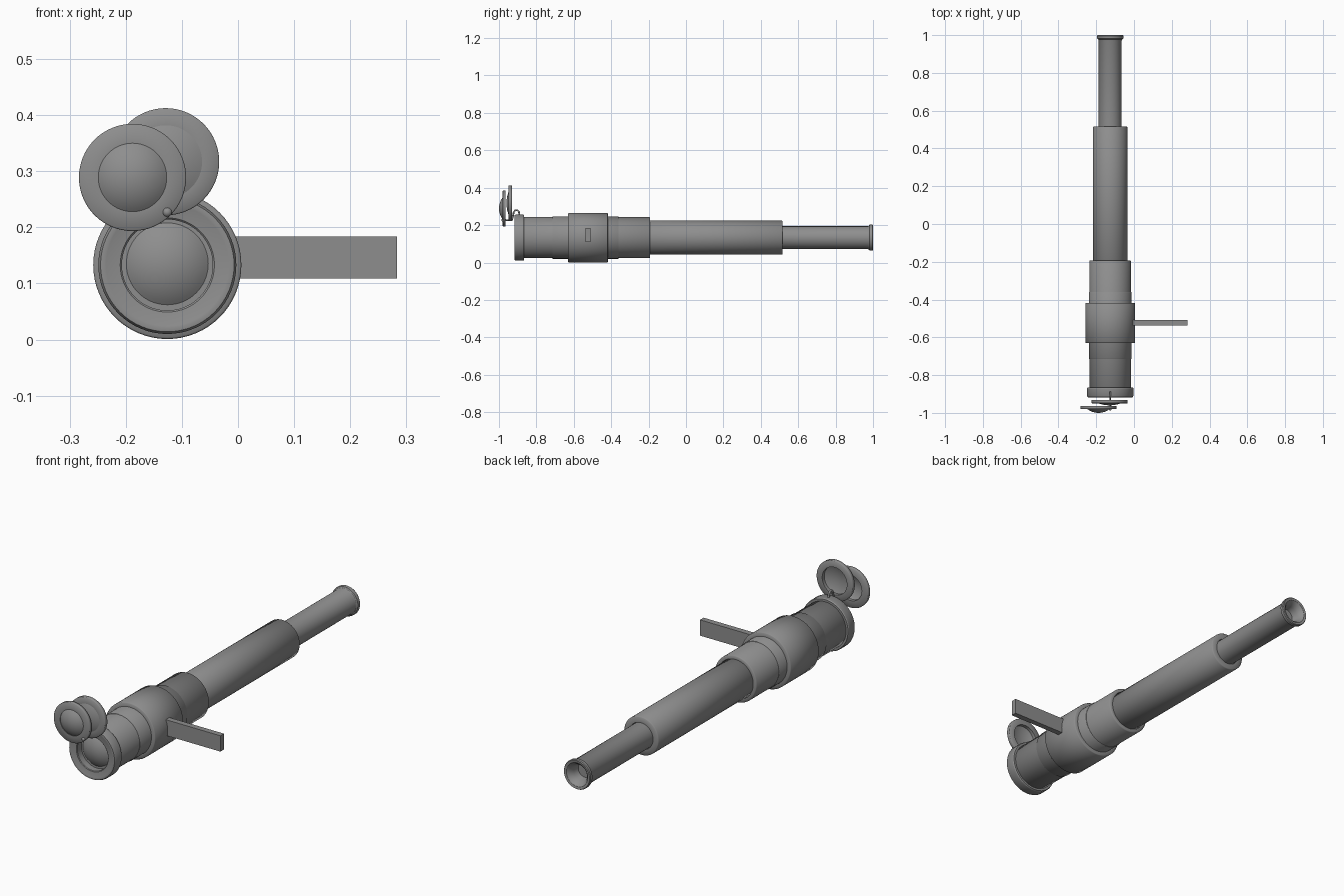
import bpy, math
from mathutils import Matrix

if "Cube" in bpy.data.objects:
    bpy.data.objects.remove(bpy.data.objects["Cube"])

CX, CZ = -0.126, 0.133   # axis of the tubes

# Dark grey finish for every part
dark = bpy.data.materials.new("dark_grey")
dark.diffuse_color = (0.27, 0.27, 0.27, 1)
dark.use_nodes = True
dark.node_tree.nodes["Principled BSDF"].inputs["Base Color"].default_value = dark.diffuse_color


def lathe(name, profile, cx=CX, cz=CZ, closed=False, n=64, smooth=30):
    """Spin (radius, y) points around an axis parallel to y."""
    verts, rings, faces = [], [], []
    for r, y in profile:
        if r < 1e-6:
            rings.append([len(verts)] * n)
            verts.append((cx, y, cz))
        else:
            rings.append([len(verts) + i for i in range(n)])
            verts += [(cx + r * math.cos(2 * math.pi * i / n), y,
                       cz + r * math.sin(2 * math.pi * i / n)) for i in range(n)]
    pairs = list(zip(rings, rings[1:]))
    if closed:
        pairs.append((rings[-1], rings[0]))
    for a, b in pairs:
        for i in range(n):
            j = (i + 1) % n
            faces.append(list(dict.fromkeys((a[i], a[j], b[j], b[i]))))
    me = bpy.data.meshes.new(name)
    me.from_pydata(verts, [], faces)
    me.update()
    ob = bpy.data.objects.new(name, me)
    bpy.context.collection.objects.link(ob)
    bpy.ops.object.select_all(action='DESELECT')
    ob.select_set(True)
    bpy.context.view_layer.objects.active = ob
    bpy.ops.object.mode_set(mode='EDIT')
    bpy.ops.mesh.select_all(action='SELECT')
    bpy.ops.mesh.normals_make_consistent(inside=False)
    bpy.ops.object.mode_set(mode='OBJECT')
    bpy.ops.object.shade_smooth_by_angle(angle=math.radians(smooth))
    return ob


def tube(name, r_out, r_in, y0, y1, b=0.004):
    """Hollow tube with softened outer rims."""
    return lathe(name, [(r_in, y0), (r_out - b, y0), (r_out, y0 + b),
                        (r_out, y1 - b), (r_out - b, y1), (r_in, y1)],
                 closed=True, smooth=50)


def dome(radius, height, y_base, steps=10):
    """Profile of a shallow cap bulging towards -y."""
    big = (radius ** 2 + height ** 2) / (2 * height)
    top = math.asin(radius / big)
    return [(big * math.sin(top * k / steps),
             y_base - height + big * (1 - math.cos(top * k / steps)))
            for k in range(steps + 1)]


# Telescoping tubes
tube("main_tube", 0.110, 0.093, -0.87, -0.192)
tube("body_band", 0.113, 0.1095, -0.715, -0.36, 0.002)
tube("grip_sleeve", 0.132, 0.110, -0.631, -0.418, 0.003)
tube("middle_tube", 0.091, 0.063, -0.25, 0.517)

# Eyepiece tube with flared rim and cupped end
lathe("eyepiece_tube", [(0.061, 0.45), (0.061, 0.972), (0.064, 0.978), (0.069, 0.981),
                        (0.070, 0.985), (0.070, 0.996), (0.067, 1.0), (0.056, 0.998),
                        (0.045, 0.987), (0.038, 0.968), (0.034, 0.94), (0.0, 0.94)])

# Objective rim and lens
lathe("front_rim", [(0.081, -0.865), (0.081, -0.911), (0.084, -0.914), (0.109, -0.917),
                    (0.112, -0.918), (0.119, -0.917), (0.123, -0.910), (0.123, -0.870),
                    (0.120, -0.865)], closed=True)
lathe("objective_lens", dome(0.073, 0.025, -0.88) + [(0.084, -0.88)], CX, 0.135)


# Swing-out filters: ring with a bulging glass
def swing_filter(name, cx, cz, y0, y1, glass, bulge):
    b = 0.002
    lathe(name + "_ring", [(glass, y0), (0.0955 - b, y0), (0.0955, y0 + b),
                           (0.0955, y1 - b), (0.0955 - b, y1), (glass, y1)],
          cx, cz, closed=True, smooth=50)
    lathe(name + "_glass", dome(glass, bulge, y0 + 0.002), cx, cz)


swing_filter("outer_filter", -0.188, 0.289, -0.980, -0.964, 0.061, 0.022)
swing_filter("inner_filter", -0.129, 0.317, -0.949, -0.931, 0.065, 0.013)

# Hinge pin head and hooked wire
lathe("hinge_head", dome(0.008, 0.005, -0.982) + [(0.008, -0.975)], CX, 0.227, n=24)
cu = bpy.data.curves.new("hinge_wire", 'CURVE')
cu.dimensions = '3D'
cu.bevel_depth = 0.005
cu.bevel_resolution = 3
cu.use_fill_caps = True
sp = cu.splines.new('POLY')
path = [(-0.978, 0.227), (-0.93, 0.227), (-0.925, 0.25), (-0.921, 0.270), (-0.912, 0.280),
        (-0.901, 0.280), (-0.893, 0.271), (-0.890, 0.25)]
sp.points.add(len(path) - 1)
for p, (y, z) in zip(sp.points, path):
    p.co = (CX, y, z, 1)
wire = bpy.data.objects.new("hinge_wire", cu)
bpy.context.collection.objects.link(wire)

# Side handle
bpy.ops.mesh.primitive_cube_add(size=1, location=(0.137, -0.523, 0.146))
handle = bpy.context.object
handle.name = "side_handle"
handle.data.transform(Matrix.Diagonal((0.292, 0.027, 0.075, 1)))

for ob in bpy.data.objects:
    ob.data.materials.append(dark)
